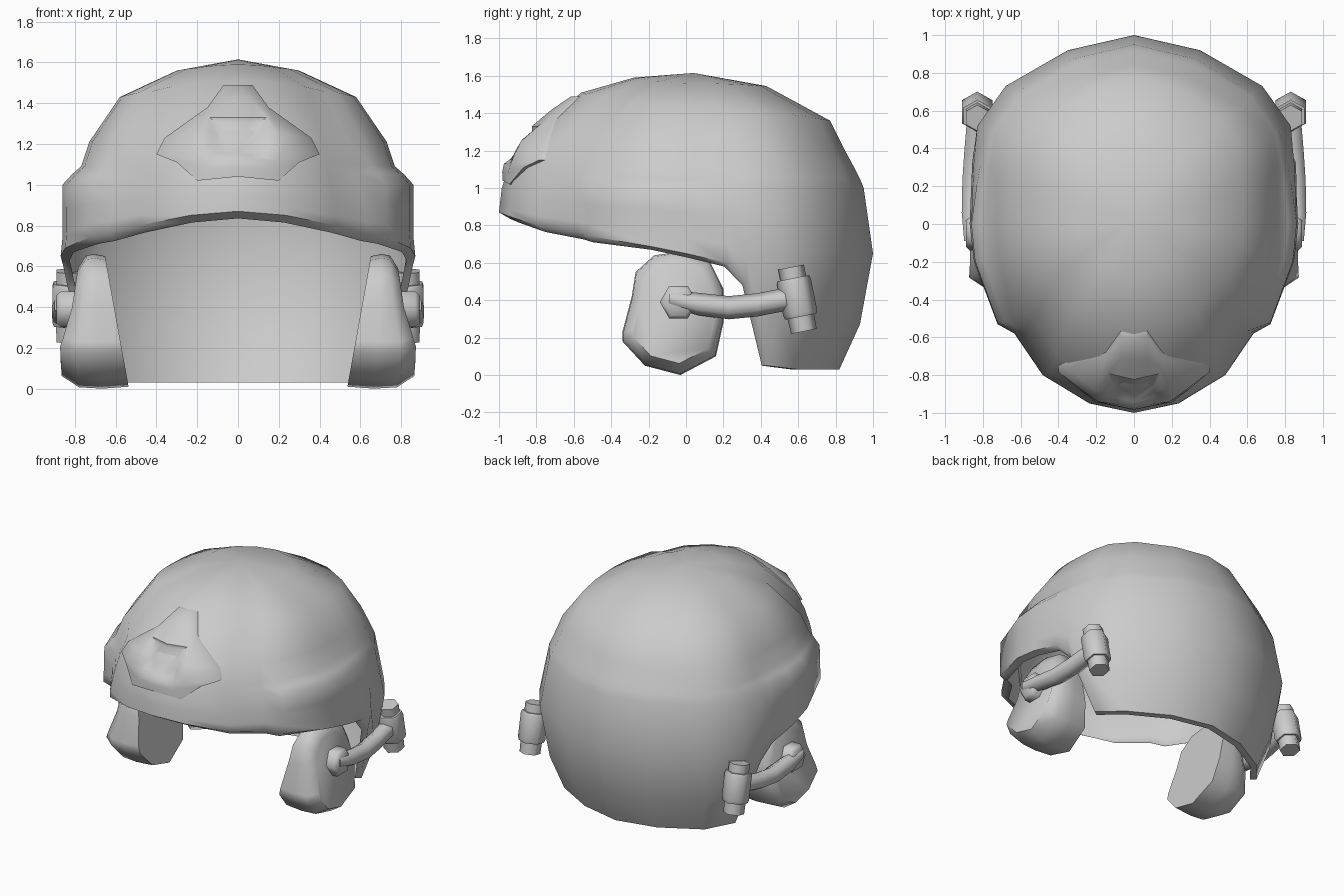
import bpy, bmesh, math
from mathutils import Vector
from mathutils.bvhtree import BVHTree

cube = bpy.data.objects.get("Cube")
if cube:
    bpy.data.objects.remove(cube)

grey = bpy.data.materials.new("plain grey")
grey.use_nodes = True
COLOUR = (0.6, 0.6, 0.6, 1)
grey.diffuse_color = COLOUR
grey.node_tree.nodes["Principled BSDF"].inputs["Base Color"].default_value = COLOUR


def finish(bm, name, angle=40, mirror=False):
    bmesh.ops.recalc_face_normals(bm, faces=bm.faces)
    mesh = bpy.data.meshes.new(name)
    bm.to_mesh(mesh)
    bm.free()
    mesh.materials.append(grey)
    obj = bpy.data.objects.new(name, mesh)
    bpy.context.collection.objects.link(obj)
    if mirror:
        mod = obj.modifiers.new("mirror", 'MIRROR')
        mod.merge_threshold = 0.002
    bpy.ops.object.select_all(action='DESELECT')
    obj.select_set(True)
    bpy.context.view_layer.objects.active = obj
    bpy.ops.object.shade_smooth_by_angle(angle=math.radians(angle))


def loft(bm, rings, closed=True, caps=True):
    rows = [[bm.verts.new(p) for p in ring] for ring in rings]
    n = len(rows[0])
    for a, b in zip(rows, rows[1:]):
        for i in range(n if closed else n - 1):
            j = (i + 1) % n
            bm.faces.new((a[i], a[j], b[j], b[i]))
    if caps:
        bm.faces.new(rows[0])
        bm.faces.new(rows[-1])
    return rows


def lerp_table(table, z):
    for lo, hi in zip(table, table[1:]):
        if z <= hi[0]:
            t = max(0, (z - lo[0]) / (hi[0] - lo[0]))
            return [a + (b - a) * t for a, b in zip(lo[1:], hi[1:])]
    return table[-1][1:]


# Shell: plan outline with rim height, back to front
columns = [(0, 1, .03), (.35, .92, .03), (.68, .73, .03), (.83, .52, .05), (.86, .33, .5),
           (.865, .22, .6), (.87, 0, .65), (.85, -.2, .69), (.73, -.53, .745),
           (.64, -.58, .76), (.49, -.8, .8), (.24, -.95, .85), (0, -1, .87)]
# lower wall: height, then scale of width, back and front
lower = [(.03, .84, .82, 1), (.27, .93, .93, 1), (.65, 1, 1, 1), (.87, .98, .97, 1),
         (1, .925, .95, .985)]
# dome rings: half width and height at the side, then reach and height at back and front
dome = [(.785, 1.05, .93, 1.05, .965, 1.06), (.77, 1.09, .91, 1.09, .95, 1.11),
        (.73, 1.21, .845, 1.21, .87, 1.25), (.58, 1.43, .77, 1.36, .56, 1.51),
        (.3, 1.56, .43, 1.545, .28, 1.59)]


def ear_bulge(x, y, width):
    swell = min(1, max(0, (.45 - y) / .4)) if y > -.55 else 0
    return x * (width + (.99 - width) * swell)


rings = []
for f in (0, .25, .64, 1):
    ring = []
    for x, y, rim in columns:
        z = rim + (1 - rim) * f
        width, back, front = lerp_table(lower, z)
        if z > .7:
            x = ear_bulge(x, y, width)
        else:
            x *= width
        ring.append((x, y * (back if y > 0 else front), z))
    rings.append(ring)
for k, (half, z_side, back, z_back, front, z_front) in enumerate(dome):
    ring = []
    for x, y, _ in columns:
        reach, z_end = (back, z_back) if y > 0 else (front, z_front)
        wide = half / .87
        if k == 0:
            x = wide * x + .4 * (ear_bulge(x, y, wide) - wide * x)
        else:
            x *= wide
        ring.append((x, y * reach, z_side + (z_end - z_side) * y * y))
    rings.append(ring)
# lip turned in under the brim
lip = []
for (x, y, z), (_, _, rim) in zip(rings[0], columns):
    drop = .035 if y < -.5 else .02 if rim > .4 else 0
    lip.append((x * .95, y * .94, z - drop))
rings.insert(0, lip)
# complete each ring with the mirrored side
rings = [r + [(-x, y, z) for x, y, z in r[-2:0:-1]] for r in rings]
bm = bmesh.new()
top_row = loft(bm, rings, caps=False)[-1]
apex = bm.verts.new((0, .04, 1.615))
for i, v in enumerate(top_row):
    bm.faces.new((v, top_row[(i + 1) % len(top_row)], apex))
surface = BVHTree.FromBMesh(bm)
finish(bm, "helmet_shell", 60)

# Front mount, laid over the shell: x, z and lift of each ring
edge = [(0, 1.49, .03), (.07, 1.49, .03), (.15, 1.38, .03), (.36, 1.23, .03),
        (.4, 1.15, .03), (.3, 1.11, .025), (.2, 1.02, .01), (0, 1.04, .01)]
raised = [(0, 1.42, .05), (.07, 1.41, .05), (.13, 1.36, .05), (.2, 1.25, .06),
          (.22, 1.17, .06), (.19, 1.12, .04), (.14, 1.08, .025), (0, 1.085, .025)]
pocket = [(0, 1.33, .05), (.07, 1.33, .05), (.14, 1.33, .05), (.14, 1.26, .05),
          (.14, 1.2, .045), (.14, 1.13, .035), (.07, 1.13, .035), (0, 1.13, .035)]
skirt = [(x, z, -.02) for x, z, _ in edge]
floor = [(x * .75, 1.22 + (z - 1.22) * .75, .015) for x, z, _ in pocket]


def on_shell(x, z, lift):
    hit = surface.ray_cast(Vector((x, -3, z)), Vector((0, 1, 0)))[0]
    return (x, hit.y - lift, z)


bm = bmesh.new()
rows = loft(bm, [[on_shell(*p) for p in ring] for ring in (skirt, edge, raised, pocket, floor)],
            closed=False, caps=False)
bm.faces.new(rows[-1])
finish(bm, "front_mount", 50, mirror=True)

# Ear cups: side outline lofted outwards, flared near the bottom
outline = [(-.17, .64), (-.03, .66), (.12, .62), (.2, .46), (.2, .28), (.16, .1),
           (-.03, 0), (-.22, .05), (-.34, .18), (-.34, .23), (-.29, .42), (-.27, .55)]
flare = [(0, .86), (.2, .875), (.36, .82), (.66, .775)]
bm = bmesh.new()
cup = []
for scale, t in ((.97, 0), (1, .4), (.98, .75), (.8, 1)):
    ring = []
    for y, z in outline:
        y, z = -.06 + (y + .06) * scale, .31 + (z - .31) * scale
        inner, outer = .535 + .18 * z, lerp_table(flare, z)[0]
        ring.append((inner + (outer - inner) * t, y, z))
    cup.append(ring)
loft(bm, cup)
finish(bm, "ear_cups", 60, mirror=True)


def disc(centre, axis, radius, sides=6):
    axis = Vector(axis).normalized()
    u = axis.cross(Vector((1, 0, 0)))
    u = u.normalized() if u.length > .1 else Vector((0, 1, 0))
    w = axis.cross(u)
    steps = [2 * math.pi * i / sides for i in range(sides)]
    return [Vector(centre) + (u * math.cos(a) + w * math.sin(a)) * radius for a in steps]


# Cup hubs
bm = bmesh.new()
loft(bm, [disc((x, -.04, .39), (1, 0, 0), r) for x, r in ((.76, .1), (.87, .1), (.89, .08))])
finish(bm, "cup_hubs", 65, mirror=True)

# Arms from the hubs back to the pivots
bm = bmesh.new()
path = [(.86, -.09, .41), (.86, .06, .38), (.855, .23, .36), (.845, .38, .375), (.83, .56, .41)]
loft(bm, [disc(p, (0, 1, 0), r) for p, r in zip(path, (.045, .06, .062, .062, .062))])
finish(bm, "headset_arms", 65, mirror=True)

# Rear pivots: stacked tilted barrels
centre, tilt = Vector((.83, .595, .41)), Vector((0, -.2, 1)).normalized()
barrel = [(-.18, .07), (-.1, .072), (-.1, .085), (-.08, .092), (.09, .092), (.11, .085),
          (.11, .07), (.17, .07)]
bm = bmesh.new()
loft(bm, [disc(centre + tilt * d, tilt, r) for d, r in barrel])
finish(bm, "arm_pivots", 65, mirror=True)
